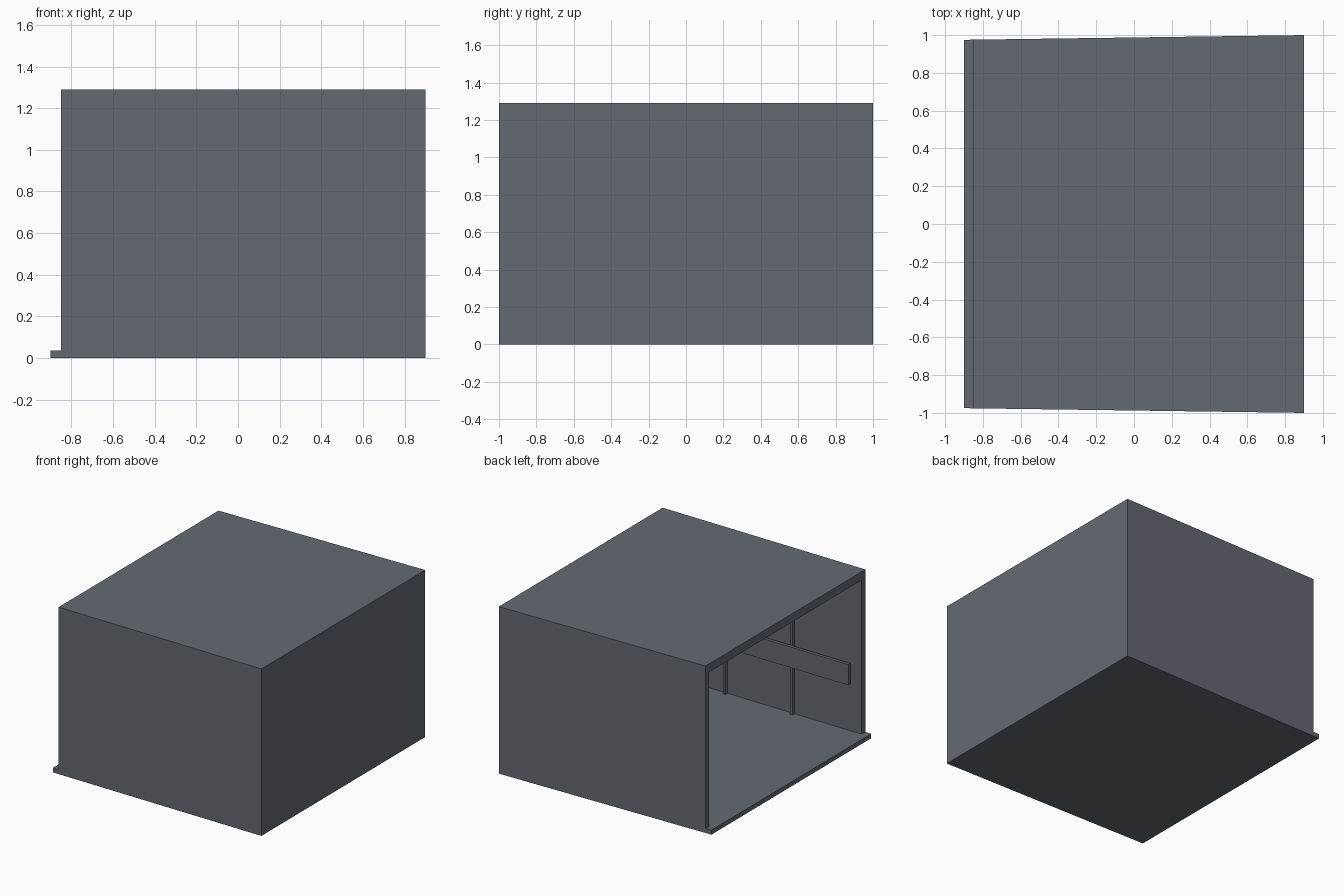
import bpy, bmesh

if "Cube" in bpy.data.objects:
    bpy.data.objects.remove(bpy.data.objects["Cube"])

grey = bpy.data.materials.new("slate_grey")
grey.diffuse_color = (0.127, 0.144, 0.168, 1)
grey.use_nodes = True
grey.node_tree.nodes["Principled BSDF"].inputs["Base Color"].default_value = grey.diffuse_color


def half_width(x):
    """Outer half width: the box widens slightly towards the closed end."""
    return 0.9875 + 0.0139 * x


def block(name, x0, x1, z0, z1, inner, outer):
    """Block whose y sides run at given offsets (functions of x)."""
    bm = bmesh.new()
    foot = [(x0, inner(x0)), (x1, inner(x1)), (x1, outer(x1)), (x0, outer(x0))]
    face = bm.faces.new([bm.verts.new((x, y, z0)) for x, y in foot])
    ext = bmesh.ops.extrude_face_region(bm, geom=[face])
    bmesh.ops.translate(bm, vec=(0, 0, z1 - z0),
                        verts=[v for v in ext["geom"] if isinstance(v, bmesh.types.BMVert)])
    bmesh.ops.recalc_face_normals(bm, faces=bm.faces)
    me = bpy.data.meshes.new(name)
    bm.to_mesh(me)
    bm.free()
    me.materials.append(grey)
    ob = bpy.data.objects.new(name, me)
    bpy.context.collection.objects.link(ob)


def slab(name, x0, x1, z0, z1):
    block(name, x0, x1, z0, z1, lambda x: -half_width(x), half_width)


def lining(name, side, x0, x1, z0, z1, near, far):
    """Part lying along a side wall, between two depths from the outside."""
    block(name, x0, x1, z0, z1,
          lambda x: side * (half_width(x) - far),
          lambda x: side * (half_width(x) - near))


FLOOR, CEIL, TOP = 0.035, 1.225, 1.29

# Shell: floor with a projecting sill, roof and closed end wall
slab("floor", -0.9, 0.9, 0, FLOOR)
slab("roof", -0.85, 0.9, CEIL, TOP)
slab("end_wall", 0.85, 0.9, FLOOR, CEIL)

for label, side in (("front", -1), ("back", 1)):
    # Side wall, its thin upright ribs and the guard rail fixed to them
    lining(label + "_wall", side, -0.85, 0.85, FLOOR, CEIL, 0, 0.045)
    for i, x in enumerate((-0.27, 0.31)):
        lining(f"{label}_rib_{i + 1}", side, x, x + 0.02, FLOOR, CEIL, 0.045, 0.07)
    lining(label + "_guard_rail", side, -0.77, 0.85, 0.41, 0.57, 0.07, 0.095)
